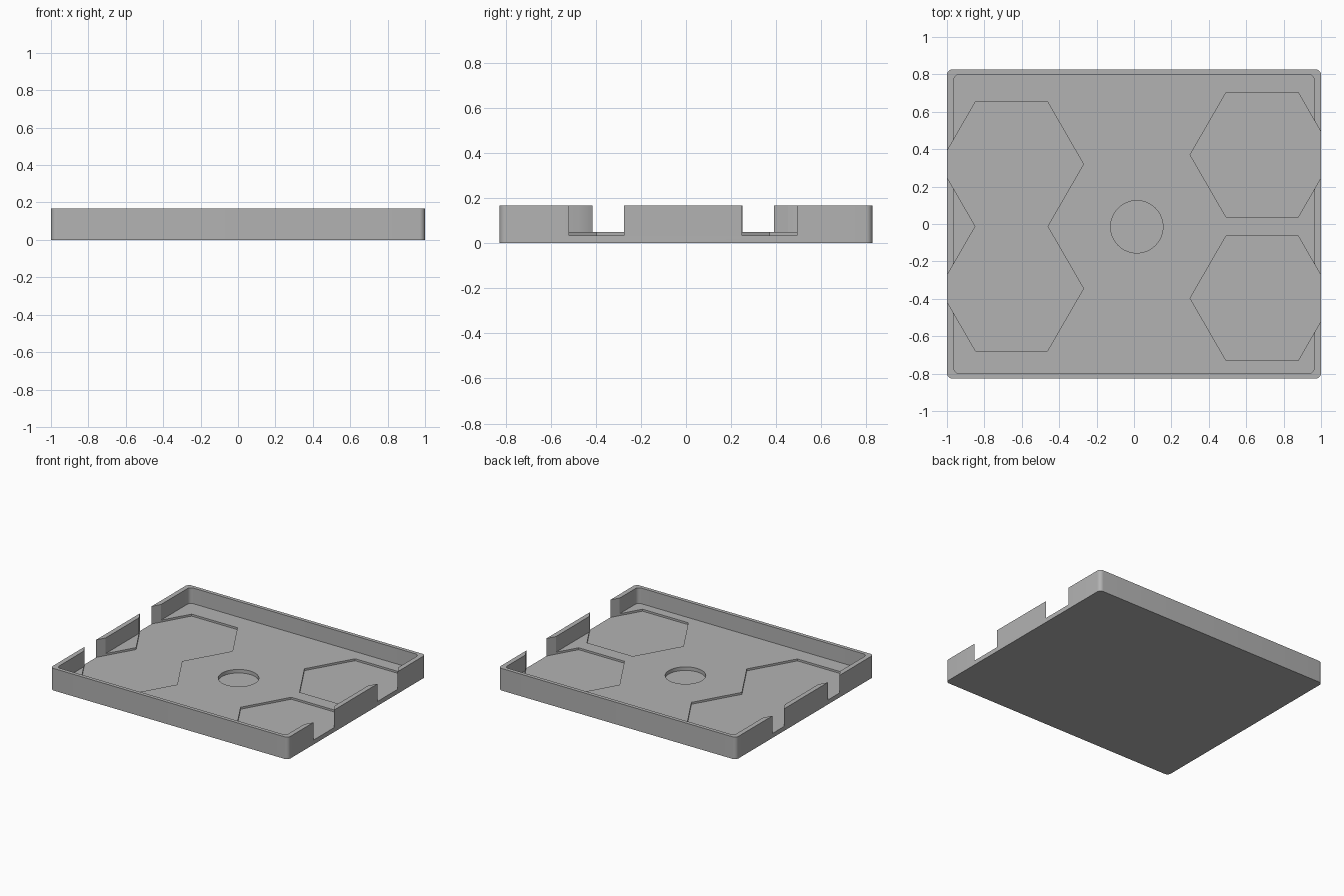
import bpy, bmesh, math

cube = bpy.data.objects.get("Cube")
if cube:
    bpy.data.objects.remove(cube)

HEIGHT, FLOOR, RECESS, DISC = 0.168, 0.049, 0.034, 0.022

grey = bpy.data.materials.new("plain grey")
grey.use_nodes = True
colour = (0.45, 0.45, 0.45, 1)
grey.diffuse_color = colour
grey.node_tree.nodes["Principled BSDF"].inputs["Base Color"].default_value = colour


def prism(name, outline, bottom, top):
    """Upright solid from a flat outline."""
    bm = bmesh.new()
    face = bm.faces.new([bm.verts.new((x, y, bottom)) for x, y in outline])
    side = bmesh.ops.extrude_face_region(bm, geom=[face])["geom"]
    verts = [v for v in side if isinstance(v, bmesh.types.BMVert)]
    bmesh.ops.translate(bm, verts=verts, vec=(0, 0, top - bottom))
    bmesh.ops.recalc_face_normals(bm, faces=bm.faces)
    mesh = bpy.data.meshes.new(name)
    bm.to_mesh(mesh)
    bm.free()
    mesh.materials.append(grey)
    obj = bpy.data.objects.new(name, mesh)
    bpy.context.collection.objects.link(obj)
    return obj


def rounded_rectangle(half_x, half_y, radius, steps=8):
    points = []
    for quarter, (sx, sy) in enumerate([(1, 1), (-1, 1), (-1, -1), (1, -1)]):
        for i in range(steps + 1):
            a = math.radians(90 * (quarter + i / steps))
            points.append((sx * (half_x - radius) + radius * math.cos(a),
                           sy * (half_y - radius) + radius * math.sin(a)))
    return points


def polygon(cx, cy, radius, sides):
    angles = [math.tau * i / sides for i in range(sides)]
    return [(cx + radius * math.cos(a), cy + radius * math.sin(a)) for a in angles]


def cut(body, cutter):
    cutter.hide_render = True
    mod = body.modifiers.new("cut", "BOOLEAN")
    mod.operation = "DIFFERENCE"
    mod.solver = "EXACT"
    mod.object = cutter
    bpy.context.view_layer.objects.active = body
    bpy.ops.object.modifier_apply(modifier=mod.name)
    bpy.data.objects.remove(cutter)


# Tray body with rounded corners, hollowed down to the floor
tray = prism("tray", rounded_rectangle(1.0, 0.827, 0.03), 0, HEIGHT)
cut(tray, prism("hollow", rounded_rectangle(0.964, 0.799, 0.03), FLOOR, 0.4))

# Hexagonal recesses, which also notch the side walls
for x, y in [(-0.655, 0.32), (-0.655, -0.345), (0.685, 0.37), (0.685, -0.397)]:
    cut(tray, prism("hexagon_recess", polygon(x, y, 0.385, 6), RECESS, 0.3))

# Round recess near the middle
cut(tray, prism("round_recess", polygon(0.015, -0.015, 0.14, 64), DISC, 0.35))

# Smooth rounded corners, crisp edges elsewhere
bpy.ops.object.select_all(action="DESELECT")
tray.select_set(True)
bpy.context.view_layer.objects.active = tray
bpy.ops.object.shade_smooth_by_angle(angle=math.radians(30))
